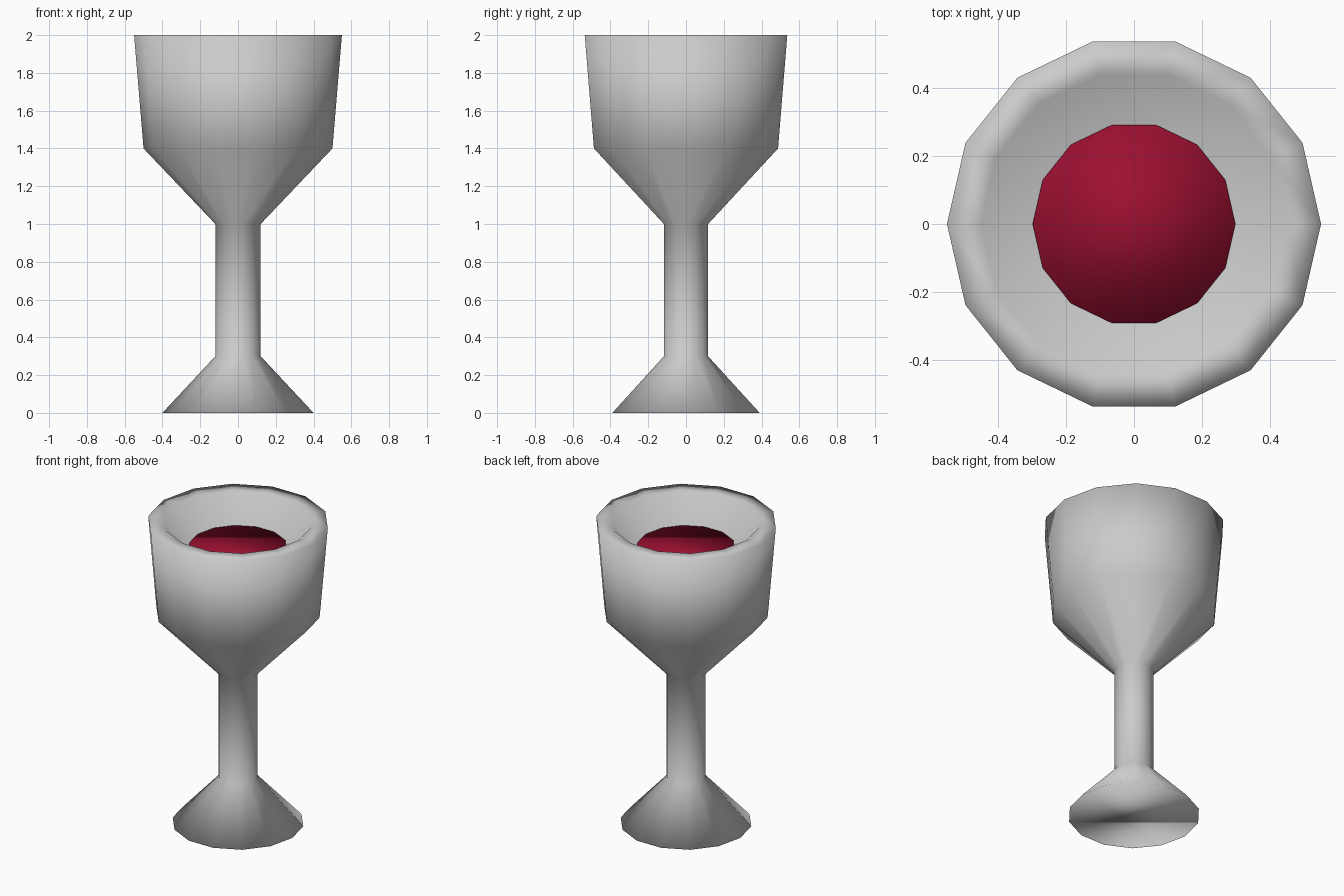
import bpy, bmesh
from math import cos, sin, pi

if "Cube" in bpy.data.objects:
    bpy.data.objects.remove(bpy.data.objects["Cube"])

SIDES = 14


def lathe(name, profile):
    """Revolve (radius, z) points around z; radius 0 gives a pole, open ends get a flat cap."""
    bm = bmesh.new()
    rings = []
    for r, z in profile:
        n = SIDES if r > 0 else 1
        rings.append([bm.verts.new((r * cos(2 * pi * i / SIDES),
                                    r * sin(2 * pi * i / SIDES), z)) for i in range(n)])
    for a, b in zip(rings, rings[1:]):
        for i in range(SIDES):
            j = (i + 1) % SIDES
            if len(b) == 1:
                bm.faces.new((a[i], a[j], b[0]))
            else:
                bm.faces.new((a[i], a[j], b[j], b[i]))
    if len(rings[0]) > 1:
        bm.faces.new(rings[0][::-1])
    if len(rings[-1]) > 1:
        bm.faces.new(rings[-1])
    bmesh.ops.recalc_face_normals(bm, faces=bm.faces)
    for f in bm.faces:
        f.smooth = True
    mesh = bpy.data.meshes.new(name)
    bm.to_mesh(mesh)
    bm.free()
    obj = bpy.data.objects.new(name, mesh)
    bpy.context.collection.objects.link(obj)
    return obj


# Goblet: foot, stem, bowl, thick rim and conical hollow
lathe("goblet", [(0.40, 0.0), (0.12, 0.3), (0.12, 1.0), (0.50, 1.4),
                 (0.55, 2.0), (0.45, 2.0), (0.0, 1.5)])

# Wine filling the hollow
wine = lathe("wine", [(0.298, 1.6), (0.298, 1.84)])
red = bpy.data.materials.new("wine_red")
red.diffuse_color = (0.33, 0.005, 0.03, 1.0)
red.use_nodes = True
red.node_tree.nodes["Principled BSDF"].inputs["Base Color"].default_value = red.diffuse_color
wine.data.materials.append(red)
